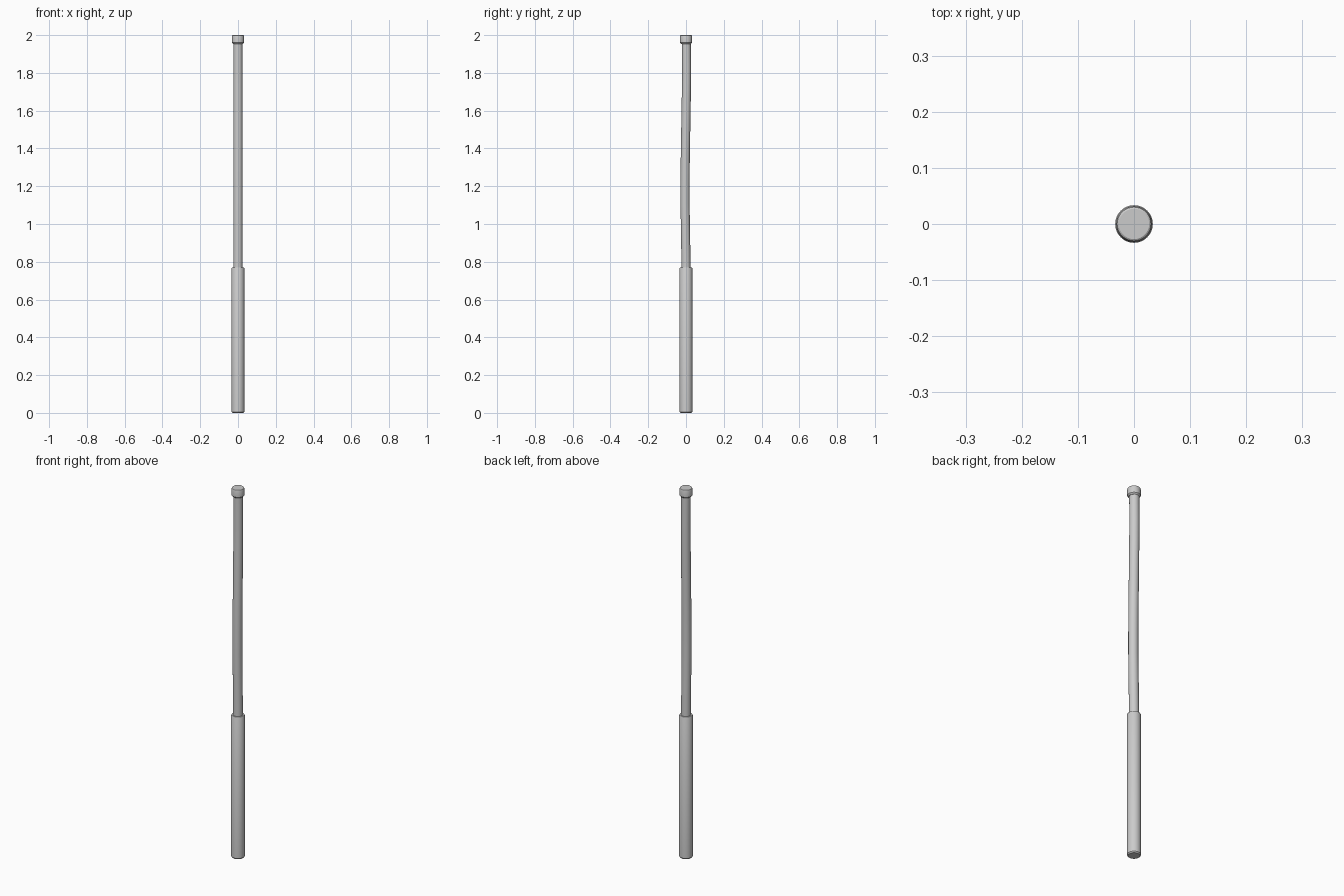
import bpy, math
from mathutils import Vector

if "Cube" in bpy.data.objects:
    bpy.data.objects.remove(bpy.data.objects["Cube"])

SIDES = 32


def tube(name, rings):
    """Closed solid of revolution from (radius, z, y offset) rings."""
    verts, faces = [], []
    for r, z, oy in rings:
        for i in range(SIDES):
            a = 2 * math.pi * i / SIDES
            verts.append(Vector((r * math.cos(a), oy + r * math.sin(a), z)))
    for k in range(len(rings) - 1):
        for i in range(SIDES):
            j = (i + 1) % SIDES
            a, b = k * SIDES, (k + 1) * SIDES
            faces.append((a + i, a + j, b + j, b + i))
    faces.append(tuple(reversed(range(SIDES))))
    faces.append(tuple(range((len(rings) - 1) * SIDES, len(rings) * SIDES)))
    me = bpy.data.meshes.new(name)
    me.from_pydata(verts, [], faces)
    ob = bpy.data.objects.new(name, me)
    bpy.context.collection.objects.link(ob)
    bpy.ops.object.select_all(action='DESELECT')
    ob.select_set(True)
    bpy.context.view_layer.objects.active = ob
    bpy.ops.object.shade_smooth_by_angle(angle=math.radians(30))
    return ob


# straight grip with small chamfers at both ends
tube("grip", [(0.029, 0, 0), (0.0335, 0.006, 0), (0.0335, 0.765, 0),
              (0.031, 0.77, 0), (0.024, 0.77, 0)])

# gently wavering shaft
path = [(0.75, 0.0), (0.86, -0.001), (0.98, -0.003), (1.1, -0.005), (1.22, -0.005),
        (1.34, -0.004), (1.46, -0.002), (1.58, 0.0), (1.7, 0.002),
        (1.82, 0.003), (1.97, 0.002)]
tube("shaft", [(0.024, z, y) for z, y in path])

# end cap with chamfered rims
tube("end_cap", [(0.026, 1.953, 0), (0.032, 1.96, 0), (0.032, 1.992, 0),
                 (0.030, 1.998, 0), (0.027, 2.0, 0)])
